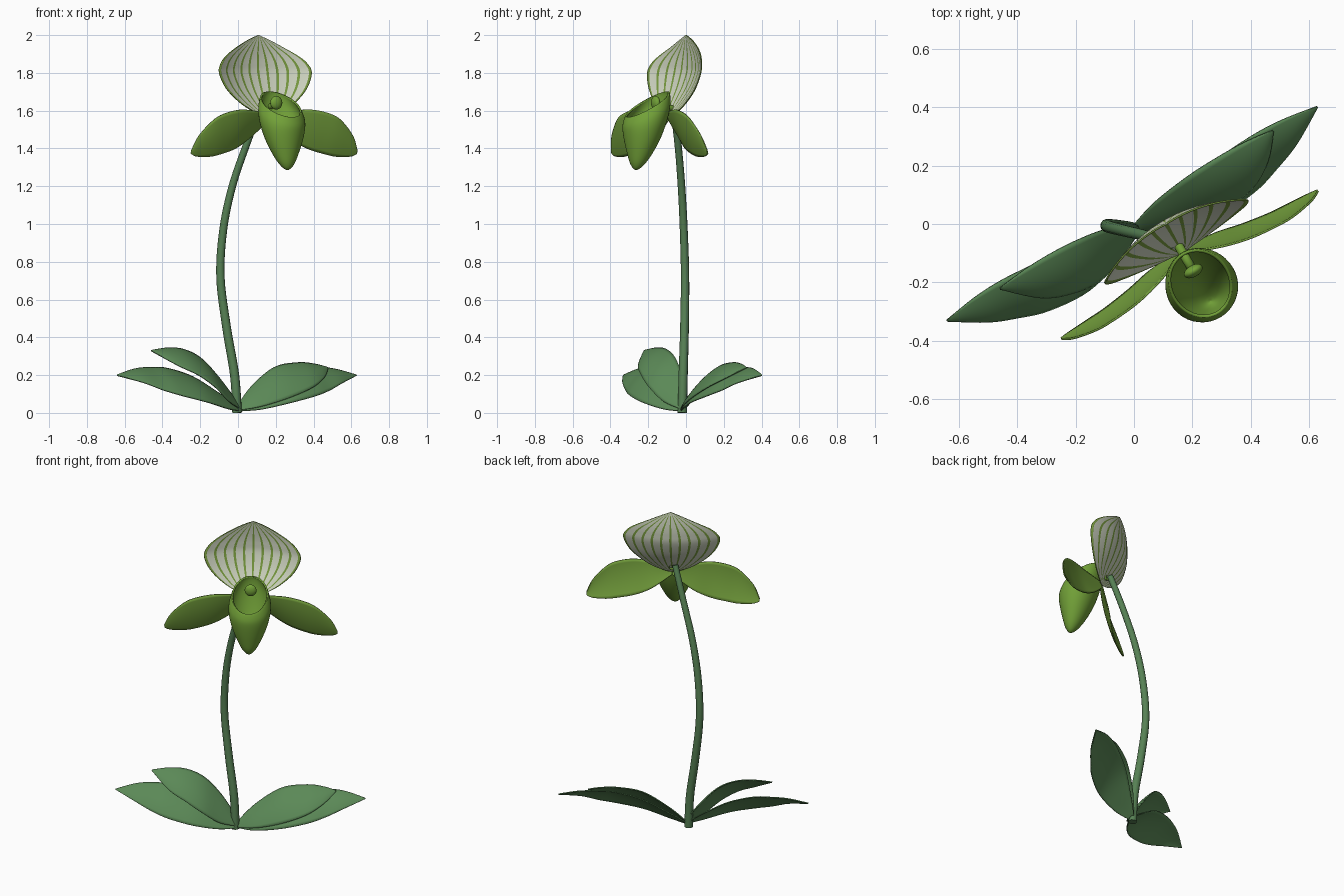
import bpy, bmesh, math
from mathutils import Vector

if "Cube" in bpy.data.objects:
    bpy.data.objects.remove(bpy.data.objects["Cube"])

YAW = math.radians(30)          # the whole plant is turned about z
MID = 0.095                     # sideways centre of the flower


def world(u, f, z):
    """Sideways u, forward f, height z -> world position."""
    c, s = math.cos(YAW), math.sin(YAW)
    return Vector((u * c + f * s, u * s - f * c, z))


def material(name, rgb):
    m = bpy.data.materials.new(name)
    m.diffuse_color = (*rgb, 1)
    m.use_nodes = True
    m.node_tree.nodes["Principled BSDF"].inputs["Base Color"].default_value = m.diffuse_color
    return m


LEAF = material("leaf green", (0.105, 0.25, 0.095))
STEM = material("stem green", (0.095, 0.22, 0.09))
PETAL = material("petal green", (0.17, 0.34, 0.045))
LIP = material("pouch green", (0.17, 0.36, 0.04))
WHITE = material("sepal white", (0.62, 0.66, 0.53))
STRIPE = material("stripe green", (0.19, 0.33, 0.05))


def smooth_rows(rows, sub):
    """Catmull-Rom interpolation of the rows of a small table."""
    pts = [Vector(r) for r in rows]
    out = []
    for i in range(len(pts) - 1):
        a, b = pts[max(i - 1, 0)], pts[i]
        c, d = pts[i + 1], pts[min(i + 2, len(pts) - 1)]
        for k in range(sub):
            t = k / sub
            out.append(0.5 * (2 * b + (c - a) * t + (2 * a - 5 * b + 4 * c - d) * t * t
                              + (3 * b - a - 3 * c + d) * t ** 3))
    return out + [pts[-1]]


def loft(name, rings, mats, closed=False, cap=False, thick=0.0, offset=0.0, rule=None):
    """Skin a list of point rows; rule(column) picks the material index."""
    bm = bmesh.new()
    grid = [[bm.verts.new(p) for p in ring] for ring in rings]
    n = len(rings[0])
    for r0, r1 in zip(grid, grid[1:]):
        for i in range(n if closed else n - 1):
            j = (i + 1) % n
            face = bm.faces.new((r0[i], r0[j], r1[j], r1[i]))
            face.material_index = rule(i) if rule else 0
    if cap:
        bm.faces.new(grid[-1])
    bmesh.ops.recalc_face_normals(bm, faces=bm.faces)
    for face in bm.faces:
        face.smooth = True
    me = bpy.data.meshes.new(name)
    bm.to_mesh(me)
    bm.free()
    for m in mats:
        me.materials.append(m)
    ob = bpy.data.objects.new(name, me)
    bpy.context.collection.objects.link(ob)
    if thick:
        mod = ob.modifiers.new("thickness", "SOLIDIFY")
        mod.thickness, mod.offset = thick, offset
    return ob


def blade(name, table, side, centre, mat, bulge, stretch=1.0):
    """Leaf or petal: rows of (reach, f, z of upper edge, f, z of lower edge)."""
    rings = []
    for s, f1, z1, f2, z2 in smooth_rows(table, 5):
        ring = []
        for k in range(13):
            t = k / 12
            h = bulge * 4 * t * (1 - t)
            ring.append(world(centre + side * s * stretch,
                              f1 + (f2 - f1) * t + (z1 - z2) * h,
                              z1 + (z2 - z1) * t + (f2 - f1) * h))
        rings.append(ring)
    return loft(name, rings, [mat], thick=0.007)


# Leaves: a long and a short one on each side
long_leaf = [(0, 0, .03, .03, .01), (.1, -.02, .10, .08, .02), (.25, -.045, .19, .12, .055),
             (.4, -.055, .235, .11, .09), (.5, -.06, .24, .08, .12),
             (.6, -.055, .232, .04, .16), (.72, -.036, .2, -.033, .197)]
high_leaf = [(0, 0, .05, .03, .02), (.1, -.035, .19, .08, .06), (.2, -.05, .29, .11, .135),
             (.3, -.055, .335, .10, .20), (.4, -.052, .343, .06, .25), (.508, -.04, .33, -.037, .327)]
low_leaf = [(0, 0, .04, .03, .015), (.1, -.03, .14, .08, .035), (.25, -.05, .24, .11, .08),
            (.4, -.055, .265, .10, .135), (.5, -.05, .257, .045, .185), (.571, -.04, .24, -.037, .237)]
blade("long_leaf_left", long_leaf, -1, 0, LEAF, 0.08)
blade("long_leaf_right", long_leaf, 1, 0, LEAF, 0.08, 1.033)
blade("short_leaf_left", high_leaf, -1, 0, LEAF, 0.08)
blade("short_leaf_right", low_leaf, 1, 0, LEAF, 0.08)

# Stem: curved tapering tube
stem_path = [(-.005, -.02, 0), (-.018, -.015, .2), (-.06, -.008, .45), (-.093, -.005, .72),
             (-.078, -.012, .97), (-.03, -.024, 1.2), (.045, -.042, 1.42), (.125, -.068, 1.63)]
curve = bpy.data.curves.new("stem", "CURVE")
curve.dimensions = "3D"
curve.bevel_depth = 0.022
curve.bevel_resolution = 4
curve.use_fill_caps = True
path = smooth_rows(stem_path, 6)
spline = curve.splines.new("POLY")
spline.points.add(len(path) - 1)
for i, (pt, p) in enumerate(zip(spline.points, path)):
    pt.co = (*p, 1)
    pt.radius = 1.15 - 0.35 * i / len(path)
spline.use_smooth = True
curve.materials.append(STEM)
bpy.context.collection.objects.link(bpy.data.objects.new("stem", curve))

# Side petals
petal = [(0, .17, 1.585, .16, 1.55), (.12, .215, 1.60, .165, 1.455), (.22, .24, 1.605, .185, 1.40),
         (.32, .25, 1.585, .20, 1.37), (.39, .25, 1.55, .205, 1.357),
         (.47, .235, 1.468, .21, 1.358), (.507, .217, 1.39, .214, 1.372)]
for side, label in ((-1, "left"), (1, "right")):
    blade("petal_" + label, petal, side, MID, PETAL, 0.05)

# Striped hood sepal: rows of (height, half width, forward position of the middle)
sepal = [(1.57, .02, .165), (1.60, .10, .148), (1.65, .178, .118), (1.72, .248, .078),
         (1.80, .283, .048), (1.85, .264, .043), (1.89, .22, .043), (1.93, .152, .046),
         (1.972, .07, .051), (2.0, .002, .055)]
COLS = 41
rings = []
for z, w, f in smooth_rows(sepal, 4):
    ring = []
    for k in range(COLS + 1):
        du = w * (2 * k / COLS - 1)
        ring.append(world(MID + du, f + du * du, z))
    rings.append(ring)
loft("hood_sepal", rings, [WHITE, STRIPE], thick=0.006, rule=lambda i: int(i % 4 == 0))

# Pouch: rows of (middle f, middle z, half width, half depth, forward drop)
pouch = [(.289, 1.634, .105, .120, .068), (.291, 1.615, .113, .125, .064), (.297, 1.575, .123, .127, .055),
         (.306, 1.52, .121, .117, .035), (.318, 1.45, .103, .097, .018), (.332, 1.385, .077, .072, .008),
         (.346, 1.33, .049, .046, .003), (.356, 1.298, .024, .022, 0), (.36, 1.286, .005, .005, 0)]
rings = []
for f, z, a, b, drop in smooth_rows(pouch, 3):
    rings.append([world(MID + a * math.cos(t), f + b * math.sin(t), z - drop * math.sin(t))
                  for t in (2 * math.pi * k / 40 for k in range(40))])
loft("pouch", rings, [LIP], closed=True, cap=True, thick=0.01, offset=-1)

# Column: flattened button inside the pouch mouth, with a short stalk behind it
bpy.ops.mesh.primitive_uv_sphere_add(segments=24, ring_count=14, radius=1,
                                     location=world(MID, .241, 1.642), rotation=(0, 0, YAW))
button = bpy.context.object
button.name = "column_button"
button.scale = (.035, .02, .036)
button.data.materials.append(LIP)
button.data.shade_smooth()
rings = [[world(MID + .016 * math.cos(t), f, z + .016 * math.sin(t))
          for t in (2 * math.pi * k / 16 for k in range(16))]
         for f, z in ((.13, 1.61), (.18, 1.622), (.24, 1.64))]
loft("column_stalk", rings, [LIP], closed=True, cap=True)
